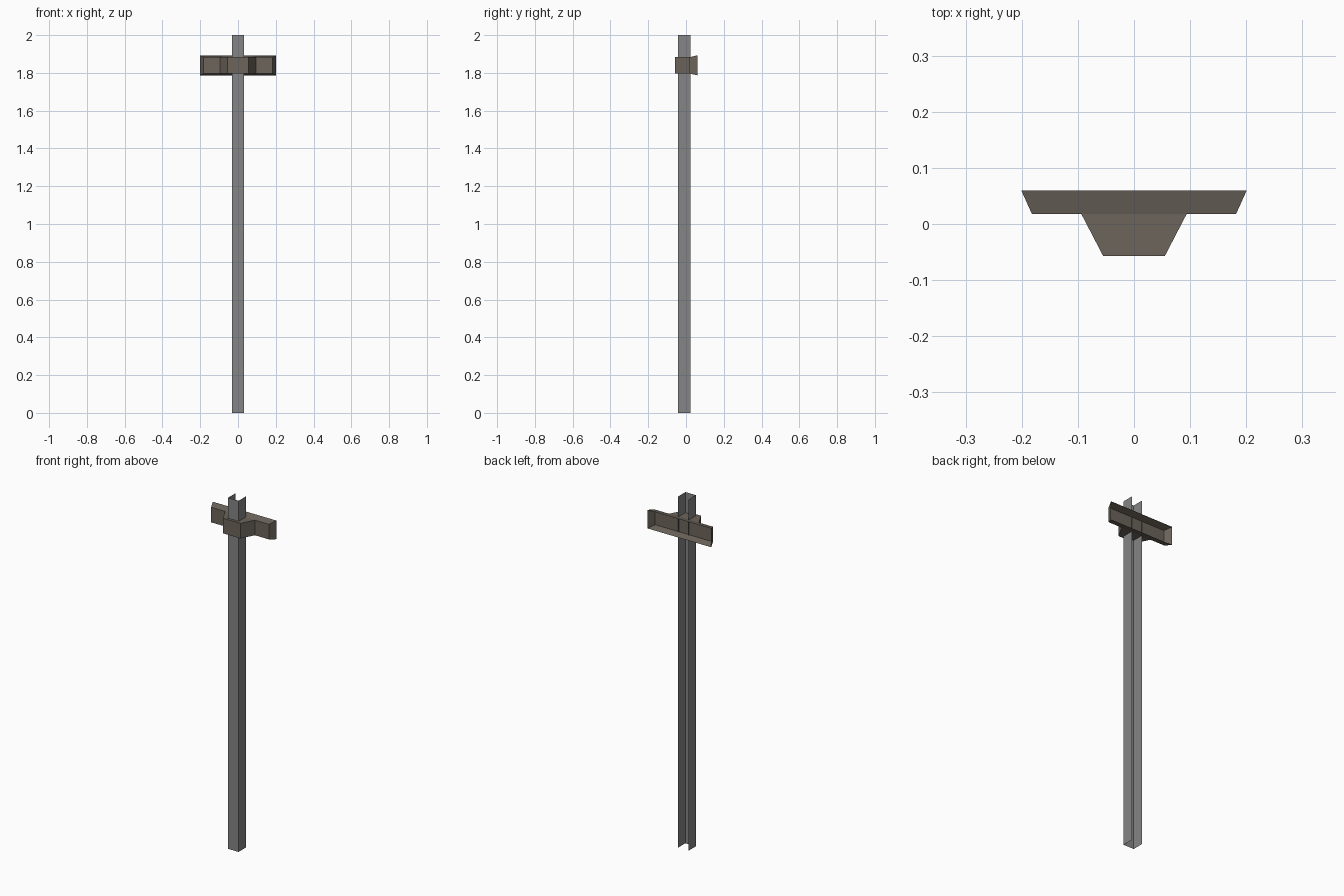
import bpy
import bmesh

if "Cube" in bpy.data.objects:
    bpy.data.objects.remove(bpy.data.objects["Cube"])


def material(name, rgb):
    m = bpy.data.materials.new(name)
    m.diffuse_color = (*rgb, 1)
    m.use_nodes = True
    m.node_tree.nodes["Principled BSDF"].inputs["Base Color"].default_value = m.diffuse_color
    return m


post_grey = material("galvanised grey", (0.235, 0.235, 0.235))
rail_brown = material("weathered brown", (0.15, 0.129, 0.106))


def build(name, mat, loop_a, loop_b, closed=True, cap_a=False, cap_b=False):
    """Loft a sheet between two matching loops, with optional end caps."""
    bm = bmesh.new()
    a = [bm.verts.new(p) for p in loop_a]
    b = [bm.verts.new(p) for p in loop_b]
    n = len(a)
    for i in range(n if closed else n - 1):
        j = (i + 1) % n
        bm.faces.new((a[i], a[j], b[j], b[i]))
    if cap_a:
        bm.faces.new(a[::-1])
    if cap_b:
        bm.faces.new(b)
    me = bpy.data.meshes.new(name)
    bm.to_mesh(me)
    bm.free()
    me.materials.append(mat)
    ob = bpy.data.objects.new(name, me)
    bpy.context.collection.objects.link(ob)
    return ob


# Post: thin U channel, open at the back
W, FRONT, BACK = 0.033, -0.042, 0.025
channel = [(-W, BACK), (-W, FRONT), (W, FRONT), (W, BACK)]
build("post", post_grey, [(x, y, 0) for x, y in channel],
      [(x, y, 2) for x, y in channel], closed=False)

# Crossbar: shallow pan, open at the back, with flared rims
Z, PANEL, RIM = 1.84, 0.018, 0.06


def rect(hx, hz, y):
    return [(-hx, y, Z - hz), (-hx, y, Z + hz), (hx, y, Z + hz), (hx, y, Z - hz)]


build("crossbar_pan", rail_brown, rect(0.182, 0.043, PANEL),
      rect(0.201, 0.053, RIM), cap_a=True)

# Bracket: tapered block wrapping the front of the post
build("bracket", rail_brown, rect(0.055, 0.043, -0.057),
      rect(0.094, 0.043, PANEL), cap_a=True)

# Make the sheets face outwards
for ob in bpy.data.objects:
    bm = bmesh.new()
    bm.from_mesh(ob.data)
    for f in bm.faces:
        c = f.calc_center_median()
        ref = c.copy()
        ref.x, ref.y = c.x, c.y + 0.0
        out = c.copy()
        out.z = c.z - (1.0 if ob.name == "post" else Z)
        out.y = c.y - (BACK if ob.name == "post" else RIM)
        if f.normal.dot(out) < 0:
            f.normal_flip()
    bm.to_mesh(ob.data)
    bm.free()
